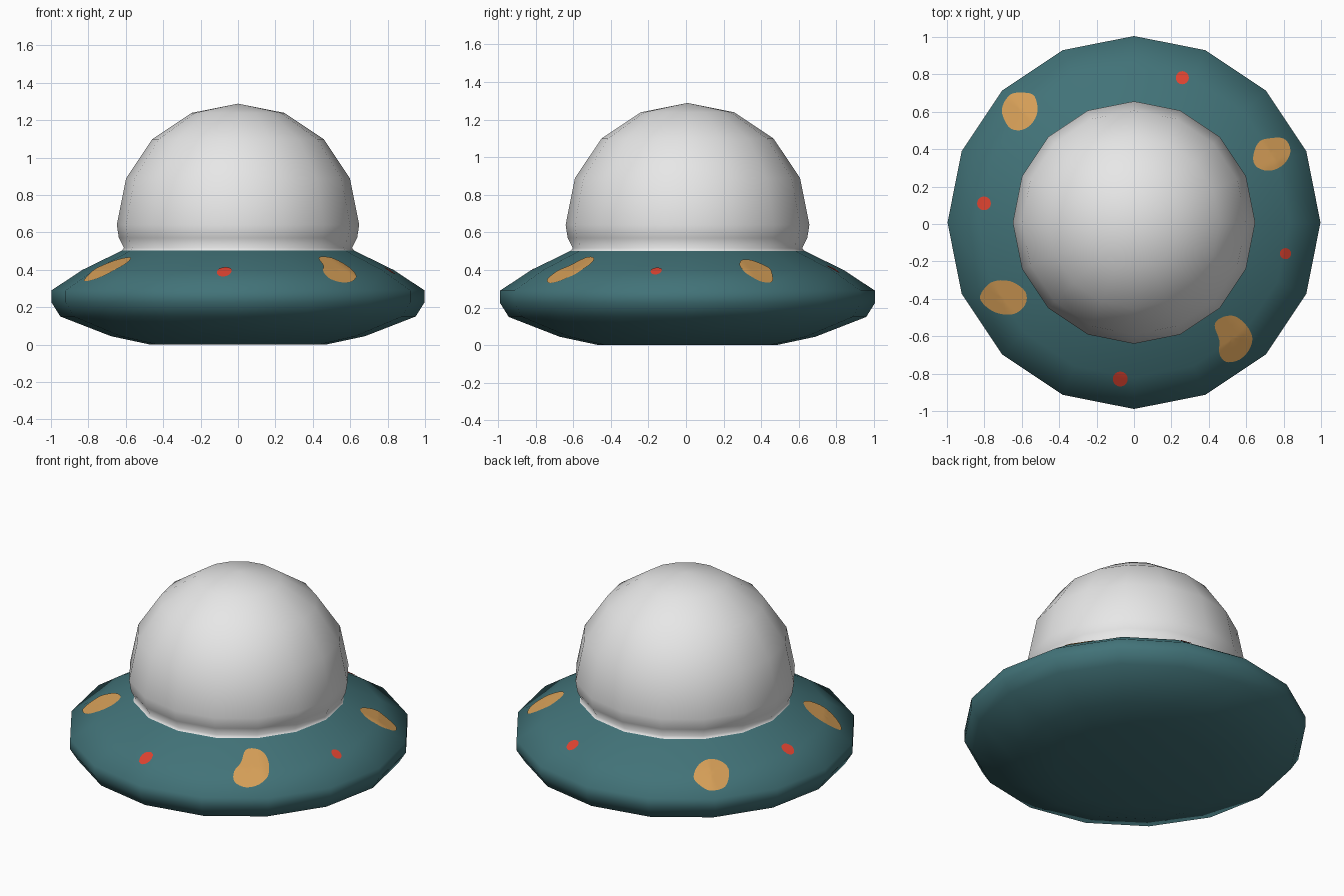
import bpy, bmesh, math
from mathutils import Vector
from mathutils.bvhtree import BVHTree

if "Cube" in bpy.data.objects:
    bpy.data.objects.remove(bpy.data.objects["Cube"])

CY = 0.008   # slight shift of the body in y
SIDES = 16


def material(name, rgb):
    m = bpy.data.materials.new(name)
    m.diffuse_color = (*rgb, 1)
    m.use_nodes = True
    m.node_tree.nodes["Principled BSDF"].inputs["Base Color"].default_value = m.diffuse_color
    return m


TEAL = material("teal", (0.054, 0.170, 0.188))
WHITE = material("white", (0.80, 0.80, 0.80))
ORANGE = material("orange", (0.66, 0.34, 0.095))
RED = material("red", (0.73, 0.056, 0.03))


def finish(bm, name, mat):
    for f in bm.faces:
        f.smooth = True
    me = bpy.data.meshes.new(name)
    bm.to_mesh(me)
    me.materials.append(mat)
    ob = bpy.data.objects.new(name, me)
    bpy.context.collection.objects.link(ob)
    return ob


def lathe(profile):
    """Turn (radius, z) points around z; radius 0 makes a pole."""
    bm = bmesh.new()
    rings = []
    for r, z in profile:
        n = SIDES if r else 1
        rings.append([bm.verts.new((r * math.cos(2 * math.pi * i / SIDES),
                                    CY + r * math.sin(2 * math.pi * i / SIDES), z))
                      for i in range(n)])
    for a, b in zip(rings, rings[1:]):
        for i in range(SIDES):
            j = (i + 1) % SIDES
            quad = [a[i % len(a)], a[j % len(a)], b[j % len(b)], b[i % len(b)]]
            bm.faces.new(list(dict.fromkeys(quad)))
    bm.normal_update()
    return bm


# Saucer hull
hull = lathe([(0, 0), (0.47, 0), (0.68, 0.045), (0.95, 0.15), (0.997, 0.225),
              (0.997, 0.29), (0.83, 0.40), (0.605, 0.51), (0.56, 0.525), (0, 0.525)])
surface = BVHTree.FromBMesh(hull)
finish(hull, "saucer_hull", TEAL)

# Dome: a sphere of 22.5 degree steps with a small foot lip
R, ZC = 0.648, 0.64
dome = [(0.622, 0.502), (0.61, 0.516), (0.637, 0.57)]
dome += [(R * math.cos(math.radians(a)), ZC + R * math.sin(math.radians(a)))
         for a in (0, 22.5, 45, 67.5)] + [(0, ZC + R)]
finish(lathe(dome), "dome", WHITE)


def rounded(pts, steps=4):
    """Closed smooth curve through the points."""
    pts, out, n = [Vector(p) for p in pts], [], len(pts)
    for i in range(n):
        a, b, c, d = (pts[(i + k) % n] for k in (-1, 0, 1, 2))
        for s in range(steps):
            t = s / steps
            out.append(0.5 * (2 * b + (c - a) * t + (2 * a - 5 * b + 4 * c - d) * t * t
                              + (3 * b - a - 3 * c + d) * t ** 3))
    return out


def spot(name, outline, mat, rings=5):
    """Thin painted plate draped on the hull from above."""
    bm = bmesh.new()
    n = len(outline)
    mid = sum(outline, Vector((0, 0))) / n

    def drape(p):
        hit, normal, _, _ = surface.ray_cast(Vector((p.x, p.y, 2)), Vector((0, 0, -1)))
        return bm.verts.new(hit + normal * 0.004)

    prev = [drape(mid)] * n
    for k in range(1, rings + 1):
        ring = [drape(mid.lerp(p, k / rings)) for p in outline]
        for i in range(n):
            j = (i + 1) % n
            bm.faces.new(list(dict.fromkeys([prev[i], ring[i], ring[j], prev[j]])))
        prev = ring
    bm.normal_update()
    for f in bm.faces:
        if f.normal.z < 0:
            f.normal_flip()
    finish(bm, name, mat)


# Large orange patches
patches = {
    "back_left": [(-.705, .61), (-.66, .69), (-.58, .70), (-.53, .68),
                  (-.515, .60), (-.55, .53), (-.61, .50), (-.67, .52)],
    "back_right": [(.635, .35), (.66, .43), (.71, .455), (.80, .455),
                   (.835, .39), (.80, .32), (.73, .285), (.66, .30)],
    "front_left": [(-.82, -.38), (-.76, -.31), (-.66, -.305), (-.58, -.36),
                   (-.58, -.43), (-.64, -.48), (-.73, -.475), (-.80, -.43)],
    "front_right": [(.43, -.54), (.465, -.50), (.53, -.49), (.59, -.53), (.63, -.60),
                    (.615, -.67), (.56, -.725), (.49, -.735), (.455, -.69), (.455, -.62)],
}
for key, pts in patches.items():
    spot("orange_patch_" + key, rounded(pts), ORANGE)

# Small red dots
for key, x, y, r in (("back", .258, .78, .035), ("left", -.80, .11, .037),
                     ("right", .808, -.158, .03), ("front", -.073, -.827, .04)):
    circle = [Vector((x + r * math.cos(i * math.pi / 8), y + r * math.sin(i * math.pi / 8)))
              for i in range(16)]
    spot("red_dot_" + key, circle, RED, 3)
